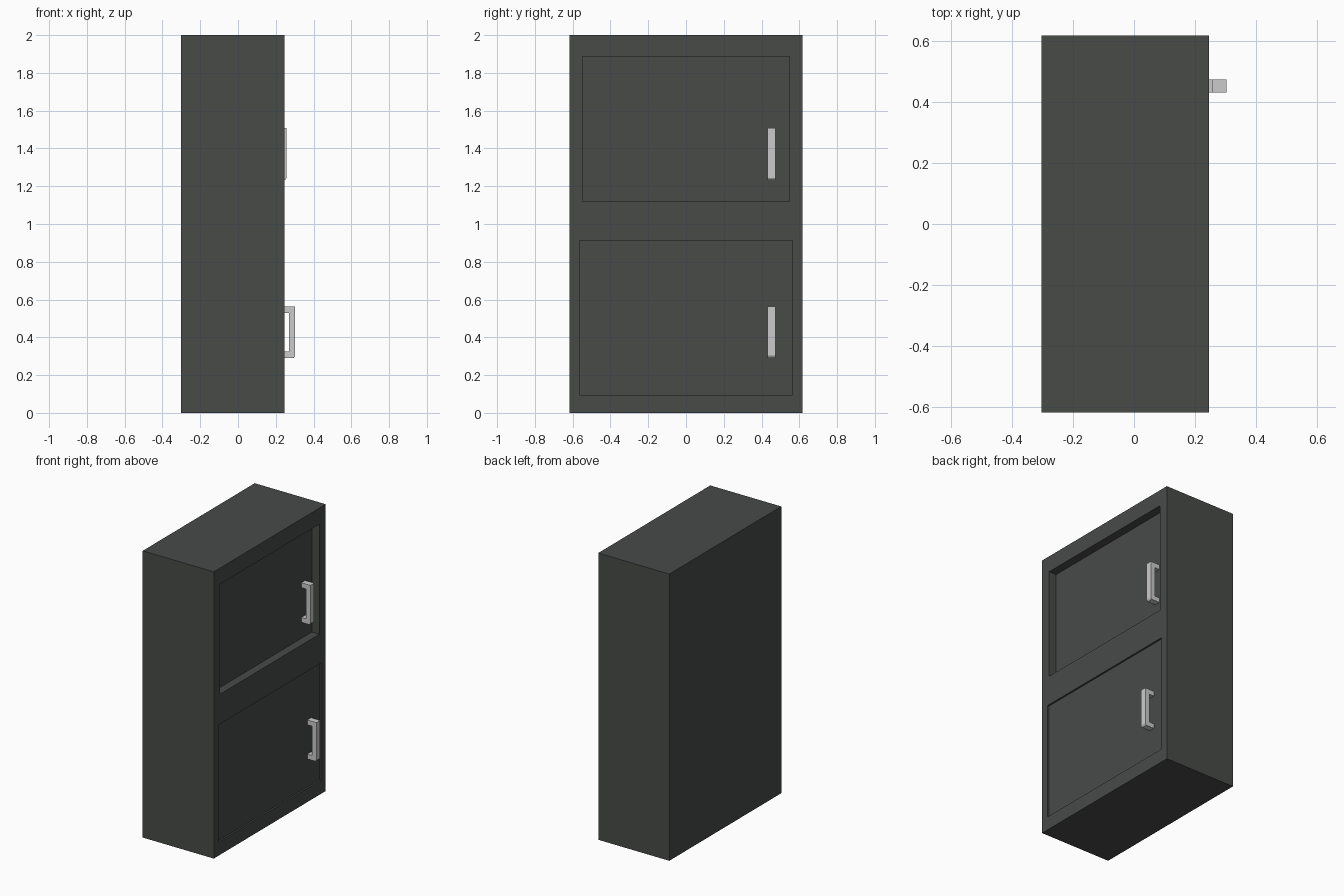
import bpy
import bmesh

if "Cube" in bpy.data.objects:
    bpy.data.objects.remove(bpy.data.objects["Cube"])


def paint(name, color):
    mat = bpy.data.materials.new(name)
    mat.diffuse_color = color
    mat.use_nodes = True
    mat.node_tree.nodes["Principled BSDF"].inputs["Base Color"].default_value = mat.diffuse_color
    return mat


dark = paint("dark_paint", (0.065, 0.07, 0.066, 1))


def link(name, bm, mat=None):
    bmesh.ops.recalc_face_normals(bm, faces=bm.faces)
    mesh = bpy.data.meshes.new(name)
    bm.to_mesh(mesh)
    bm.free()
    obj = bpy.data.objects.new(name, mesh)
    bpy.context.collection.objects.link(obj)
    if mat:
        mesh.materials.append(mat)
    return obj


def box(name, x, y, z, mat=None):
    bm = bmesh.new()
    bmesh.ops.create_cube(bm, size=1)
    for v in bm.verts:
        for i, (lo, hi) in enumerate((x, y, z)):
            v.co[i] = lo if v.co[i] < 0 else hi
    return link(name, bm, mat)


def handle(name, x, y, z):
    """C-shaped pull standing off a door face at x, extruded across y."""
    reach, bar, leg, chamfer = 0.07, 0.033, 0.034, 0.012
    profile = [(0, z[0]), (reach - 0.008, z[0]), (reach, z[0] + chamfer),
               (reach, z[1]), (0, z[1]), (0, z[1] - leg),
               (reach - bar, z[1] - leg), (reach - bar, z[0] + leg), (0, z[0] + leg)]
    bm = bmesh.new()
    face = bm.faces.new([bm.verts.new((x + px, y[0], pz)) for px, pz in profile])
    side = bmesh.ops.extrude_face_region(bm, geom=[face])["geom"]
    verts = [g for g in side if isinstance(g, bmesh.types.BMVert)]
    bmesh.ops.translate(bm, verts=verts, vec=(0, y[1] - y[0], 0))
    return link(name, bm)


FRONT = 0.245
cabinet = box("cabinet_body", (-0.303, FRONT), (-0.617, 0.617), (0, 2), dark)

# Each door: name, width, height, recess depth, handle height
doors = [
    ("upper", (-0.547, 0.547), (1.12, 1.887), 0.058, (1.232, 1.508)),
    ("lower", (-0.563, 0.563), (0.095, 0.912), 0.012, (0.291, 0.563)),
]
for name, y, z, depth, grip in doors:
    # Door opening cut into the cabinet
    cutter = box("opening_cutter", (FRONT - 0.1, FRONT + 0.1), y, z)
    cutter.hide_render = True
    mod = cabinet.modifiers.new("opening", "BOOLEAN")
    mod.object = cutter
    mod.operation = "DIFFERENCE"
    mod.solver = "EXACT"
    bpy.context.view_layer.objects.active = cabinet
    bpy.ops.object.modifier_apply(modifier=mod.name)
    bpy.data.objects.remove(cutter)

    # Door panel set back in its opening, with a pull handle
    face_x = FRONT - depth
    box(name + "_door", (FRONT - 0.1, face_x), y, z, dark)
    handle(name + "_handle", face_x, (0.431, 0.473), grip)
